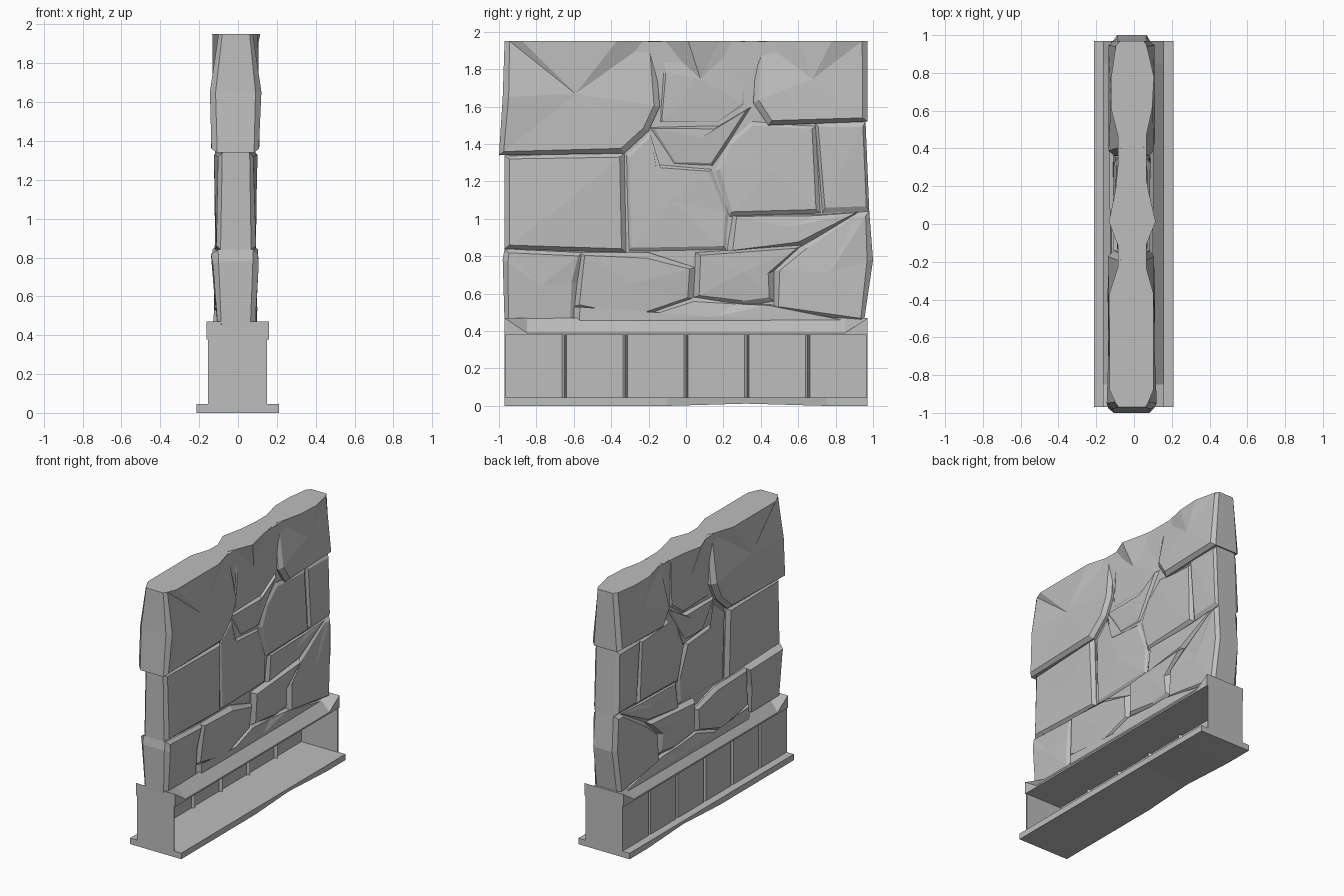
import bpy
import bmesh
import random
from mathutils import Vector

random.seed(4)
if "Cube" in bpy.data.objects:
    bpy.data.objects.remove(bpy.data.objects["Cube"], do_unlink=True)

stone_grey = bpy.data.materials.new("stone_grey")
stone_grey.use_nodes = True
colour = (0.515, 0.515, 0.515, 1)
stone_grey.diffuse_color = colour
stone_grey.node_tree.nodes["Principled BSDF"].inputs["Base Color"].default_value = colour


def finish(bm, name):
    """Turn a bmesh into a flat shaded stone object."""
    bmesh.ops.recalc_face_normals(bm, faces=bm.faces[:])
    mesh = bpy.data.meshes.new(name)
    bm.to_mesh(mesh)
    bm.free()
    mesh.materials.append(stone_grey)
    obj = bpy.data.objects.new(name, mesh)
    bpy.context.collection.objects.link(obj)
    return obj


def loft(bm, rings):
    """Join equal rings of points into a closed solid; returns both caps."""
    loops = [[bm.verts.new(p) for p in ring] for ring in rings]
    count = len(loops[0])
    for a, b in zip(loops, loops[1:]):
        for i in range(count):
            j = (i + 1) % count
            bm.faces.new((a[i], a[j], b[j], b[i]))
    return [bm.faces.new(loops[0]), bm.faces.new(loops[-1])]


def box(name, x0, x1, y0, y1, z0, z1):
    bm = bmesh.new()
    loft(bm, [[(x0, y0, z), (x1, y0, z), (x1, y1, z), (x0, y1, z)] for z in (z0, z1)])
    return finish(bm, name)


def stone(name, low, high, *outline, inset=0.032):
    """A rough block through the wall; depth runs from low to high with height.
    Outline is (y, z) in hundredths, with an optional own depth for a corner."""
    pts = [Vector(p[:2]) / 100 for p in outline]
    centre = sum(pts, Vector((0, 0))) / len(pts)
    bottom, top = min(p.y for p in pts), max(p.y for p in pts)

    def ring(side, face):
        result = []
        for p, (_, _, *own) in zip(pts, outline):
            t = (p.y - bottom) / (top - bottom)
            depth = own[0] / 100 if own else low + (high - low) * t
            q = p.copy()
            if face:
                q -= (p - centre).normalized() * inset
                depth += random.uniform(-0.006, 0.006)
                if p.y > 1.94:
                    q.y = p.y
            else:
                depth *= 0.75
            x = depth if side > 0 else -depth * 1.15 - 0.012
            result.append((x, q.x, q.y))
        return result

    bm = bmesh.new()
    caps = loft(bm, [ring(-1, True), ring(-1, False), ring(1, False), ring(1, True)])
    bmesh.ops.recalc_face_normals(bm, faces=bm.faces[:])
    bmesh.ops.poke(bm, faces=caps, offset=0.005)
    return finish(bm, name)


# Foot plate with a slightly chipped lower edge on both long sides
bm = bmesh.new()
stations = ((-0.97, 0), (-0.1, 0), (0.32, 0.012), (0.75, 0), (0.97, 0))
loft(bm, [[(-0.213 + chip, y, chip), (0.21 - chip, y, chip),
           (0.21, y, 0.045), (-0.213, y, 0.045)] for y, chip in stations])
finish(bm, "foot_plate")

# Pedestal: two thin ends, one grooved back panel, one side left open
for side, label in ((-1, "front"), (1, "rear")):
    box(label + "_pedestal_end", -0.155, 0.15,
        *sorted((side * 0.97, side * 0.962)), 0.04, 0.39)

plan = [(-0.155, -0.965)]
for i in range(-2, 3):
    y = i * 0.325
    plan += [(-0.155, y - 0.012), (-0.133, y), (-0.155, y + 0.012)]
plan.append((-0.155, 0.965))
bm = bmesh.new()
outline = plan + [(x + 0.006, y) for x, y in reversed(plan)]
loft(bm, [[(x, y, z) for x, y in outline] for z in (0.04, 0.39)])
finish(bm, "grooved_panel")

# Ledge, square at its ends and weathered to a slope between them
bm = bmesh.new()
loft(bm, [[(-0.163, y, 0.378), (0.16, y, 0.378), (0.16, y, edge),
           (0.085, y, 0.47), (-0.1, y, 0.47), (-0.163, y, edge)]
          for y, edge in ((-0.97, 0.47), (-0.85, 0.39), (0.85, 0.39), (0.97, 0.47))])
finish(bm, "ledge")

# Core showing in the joints between the stones
box("wall_core", -0.085, 0.065, -0.95, 0.95, 0.45, 1.948)

# Upper course
stone("upper_front_block", 0.115, 0.1, (-97, 195, 8), (-98, 165, 12), (-100, 134, 11),
      (-33, 135), (-20, 147), (-14, 160, 11), (-17, 195, 5), (-35, 195), (-90, 195))
stone("upper_middle_block", 0.07, 0.07, (-17, 195, 5), (-14, 178), (-15, 150),
      (18, 149), (33, 160), (33, 195, 6), (20, 195, 7), (0, 195, 11))
stone("notch_filler", 0.06, 0.06, (31, 195), (33, 160), (40, 155), (39, 195))
stone("upper_rear_block", 0.11, 0.1, (38, 195, 5), (36, 162), (44, 150),
      (97, 152), (97, 195, 7), (80, 195), (60, 195))

# Middle course
stone("middle_front_block", 0.09, 0.1, (-97, 134, 8), (-97, 84, 9), (-32, 82), (-33, 135))
stone("centre_slab", 0.08, 0.075, (-33, 135), (-31, 82), (22, 83), (24, 102),
      (15, 127), (-18, 130), (-20, 147))
stone("small_key_stone", 0.07, 0.085, (-20, 149), (-8, 128), (15, 127), (35, 160),
      (18, 150))
stone("middle_rear_block", 0.085, 0.08, (35, 153), (22, 142), (15, 126), (23, 101),
      (72, 103), (70, 150))
stone("rear_edge_block", 0.09, 0.09, (69, 152), (73, 103), (98, 104), (96, 152))
stone("rear_wedge", 0.09, 0.075, (24, 102), (22, 82), (62, 85), (94, 104), (72, 103))

# Lower course
stone("lower_front_block", 0.085, 0.105, (-97, 84), (-98, 78), (-97, 44), (-60, 44),
      (-58, 66), (-55, 82))
stone("lower_long_block", 0.085, 0.1, (-57, 82), (-60, 53), (-28, 45), (4, 57), (5, 74),
      (-20, 82))
stone("lower_middle_block", 0.09, 0.1, (5, 82), (4, 58), (30, 53), (47, 56), (47, 72),
      (62, 86))
stone("lower_rear_block", 0.095, 0.085, (62, 86), (47, 72), (47, 51), (95, 44),
      (100, 78), (98, 104), (92, 104))
stone("footing_stones", 0.1, 0.085, (-60, 53), (-60, 44), (95, 44), (47, 54), (30, 55),
      (4, 59), (-28, 46))
